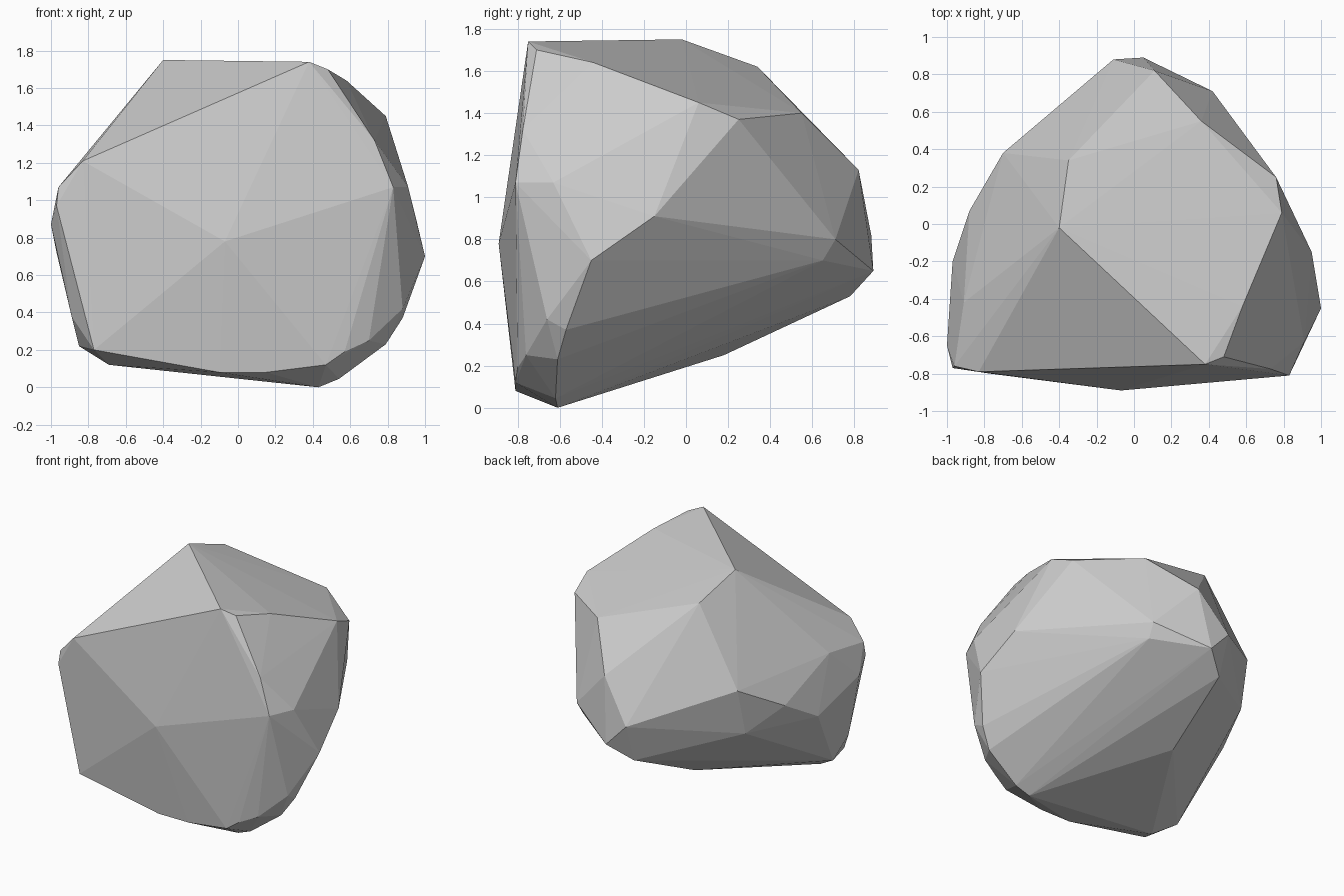
import bpy
import bmesh

# Corner points of the boulder, grouped by region
top = [(-.40, -.02, 1.75), (.38, -.75, 1.74), (.48, -.71, 1.70), (.58, -.44, 1.64),
       (.79, .06, 1.45), (.76, .25, 1.37), (.36, .55, 1.40), (-.35, .34, 1.62)]
back = [(.11, .82, 1.13), (-.11, .88, .82), (.05, .89, .65), (.42, .71, .80),
        (.41, .65, .70), (-.11, .78, .53)]
left = [(-.70, .38, 1.06), (-.71, .30, .71), (-.88, .07, .88), (-.97, -.20, .72),
        (-.91, -.42, 1.10), (-1.0, -.65, .87), (-.96, -.76, 1.07), (-.97, -.77, .97),
        (-.89, -.68, .38), (-.85, -.55, .22)]
front = [(-.83, -.79, 1.21), (-.07, -.89, .78), (.83, -.81, 1.07), (.73, -.775, 1.32),
         (-.77, -.80, .20), (.57, -.80, .19), (.47, -.81, .12)]
right = [(1.0, -.45, .70), (.95, -.15, .91), (.91, -.63, 1.07), (.88, -.66, .42),
         (.88, -.57, .37), (.79, -.61, .23), (.70, -.76, .25)]
bottom = [(.43, -.61, 0), (.54, -.62, .045), (-.10, -.81, .08), (.15, -.81, .08),
          (-.69, -.63, .12), (-.20, .18, .25)]

# Boulder: faceted convex hull around the corners
bm = bmesh.new()
for p in top + back + left + front + right + bottom:
    bm.verts.new(p)
bmesh.ops.convex_hull(bm, input=bm.verts[:])
bmesh.ops.delete(bm, geom=[v for v in bm.verts if not v.link_faces], context='VERTS')
bmesh.ops.recalc_face_normals(bm, faces=bm.faces[:])
mesh = bpy.data.meshes.new("boulder")
bm.to_mesh(mesh)
bm.free()
bpy.context.collection.objects.link(bpy.data.objects.new("boulder", mesh))
